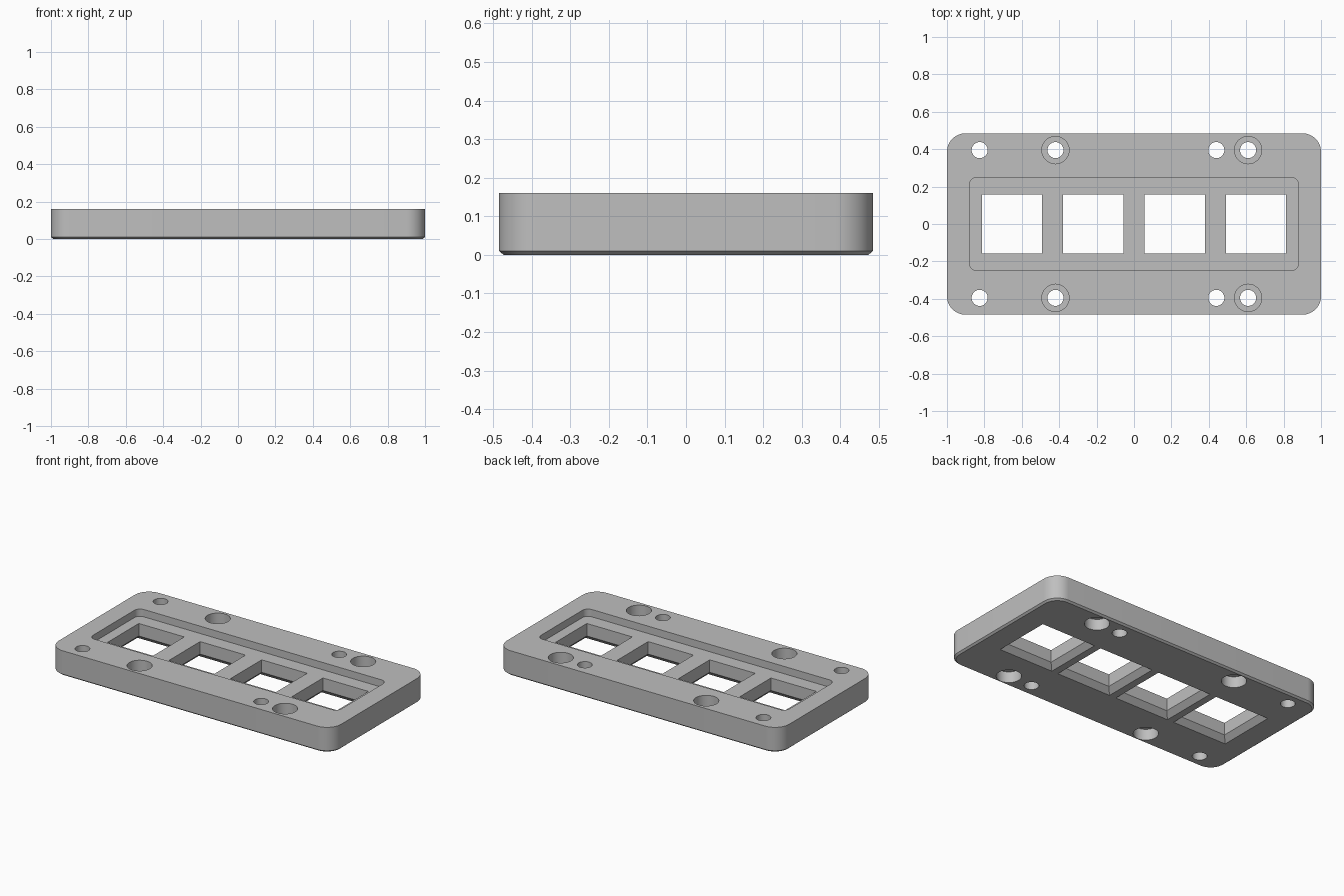
import bpy, bmesh, math

if "Cube" in bpy.data.objects:
    bpy.data.objects.remove(bpy.data.objects["Cube"])

HEIGHT = 0.16
grey = bpy.data.materials.new("mid grey")
grey.diffuse_color = (0.52, 0.52, 0.52, 1)
grey.use_nodes = True
grey.node_tree.nodes["Principled BSDF"].inputs["Base Color"].default_value = grey.diffuse_color


def rounded_rect(hx, hy, r, steps=12):
    """Outline of a rectangle with rounded corners, anticlockwise."""
    if r <= 0:
        return [(hx, hy), (-hx, hy), (-hx, -hy), (hx, -hy)]
    pts = []
    for i, (sx, sy) in enumerate([(1, 1), (-1, 1), (-1, -1), (1, -1)]):
        for k in range(steps + 1):
            a = math.pi / 2 * (i + k / steps)
            pts.append((sx * (hx - r) + r * math.cos(a),
                        sy * (hy - r) + r * math.sin(a)))
    return pts


def circle(r, n=48):
    return [(r * math.cos(2 * math.pi * k / n), r * math.sin(2 * math.pi * k / n))
            for k in range(n)]


def loft(name, sections, x=0, y=0):
    """Closed solid through (z, outline) sections."""
    bm = bmesh.new()
    rings = [[bm.verts.new((x + px, y + py, z)) for px, py in outline]
             for z, outline in sections]
    for a, b in zip(rings, rings[1:]):
        n = len(a)
        for i in range(n):
            j = (i + 1) % n
            bm.faces.new((a[i], a[j], b[j], b[i]))
    bm.faces.new(rings[0][::-1])
    bm.faces.new(rings[-1])
    bmesh.ops.recalc_face_normals(bm, faces=bm.faces)
    mesh = bpy.data.meshes.new(name)
    bm.to_mesh(mesh)
    bm.free()
    mesh.materials.append(grey)
    obj = bpy.data.objects.new(name, mesh)
    bpy.context.collection.objects.link(obj)
    return obj


# Plate with rounded corners and a small bevel round the bottom
plate = loft("mounting_plate", [
    (0, rounded_rect(0.988, 0.473, 0.088)),
    (0.01, rounded_rect(1.0, 0.485, 0.10)),
    (HEIGHT, rounded_rect(1.0, 0.485, 0.10))])

cutters = []

# Shallow pocket in the top
pocket = rounded_rect(0.88, 0.249, 0.04, 8)
cutters.append(loft("pocket_cutter", [(0.113, pocket), (0.25, pocket)]))

# Four windows, flared at the bottom
for x in (-0.652, -0.218, 0.218, 0.652):
    hx, hy, c = 0.161, 0.158, 0.033
    cutters.append(loft("window_cutter", [
        (-0.02, rounded_rect(hx + c + 0.02, hy + c + 0.02, 0)),
        (c, rounded_rect(hx, hy, 0)),
        (0.25, rounded_rect(hx, hy, 0))], x))

for y in (-0.395, 0.395):
    # Plain screw holes
    for x in (-0.825, 0.44):
        cutters.append(loft("hole_cutter", [
            (-0.05, circle(0.043)), (0.25, circle(0.043))], x, y))
    # Holes bored wide from both faces, with a thin ledge between
    for x in (-0.42, 0.61):
        cutters.append(loft("bore_cutter", [
            (-0.05, circle(0.073)), (0.071, circle(0.073)),
            (0.071, circle(0.043)), (0.08, circle(0.043)),
            (0.08, circle(0.073)), (0.25, circle(0.073))], x, y))

for cutter in cutters:
    cutter.hide_render = True
    mod = plate.modifiers.new(cutter.name, 'BOOLEAN')
    mod.operation = 'DIFFERENCE'
    mod.solver = 'EXACT'
    mod.object = cutter

# Bake the cuts and drop the cutters
graph = bpy.context.evaluated_depsgraph_get()
cut_mesh = bpy.data.meshes.new_from_object(plate.evaluated_get(graph))
plate.modifiers.clear()
plate.data = cut_mesh
cut_mesh.materials.clear()
cut_mesh.materials.append(grey)
for poly in cut_mesh.polygons:
    poly.material_index = 0
for cutter in cutters:
    bpy.data.objects.remove(cutter, do_unlink=True)

# Smooth round walls, crisp edges
bpy.context.view_layer.objects.active = plate
plate.select_set(True)
bpy.ops.object.shade_smooth_by_angle(angle=math.radians(30))
